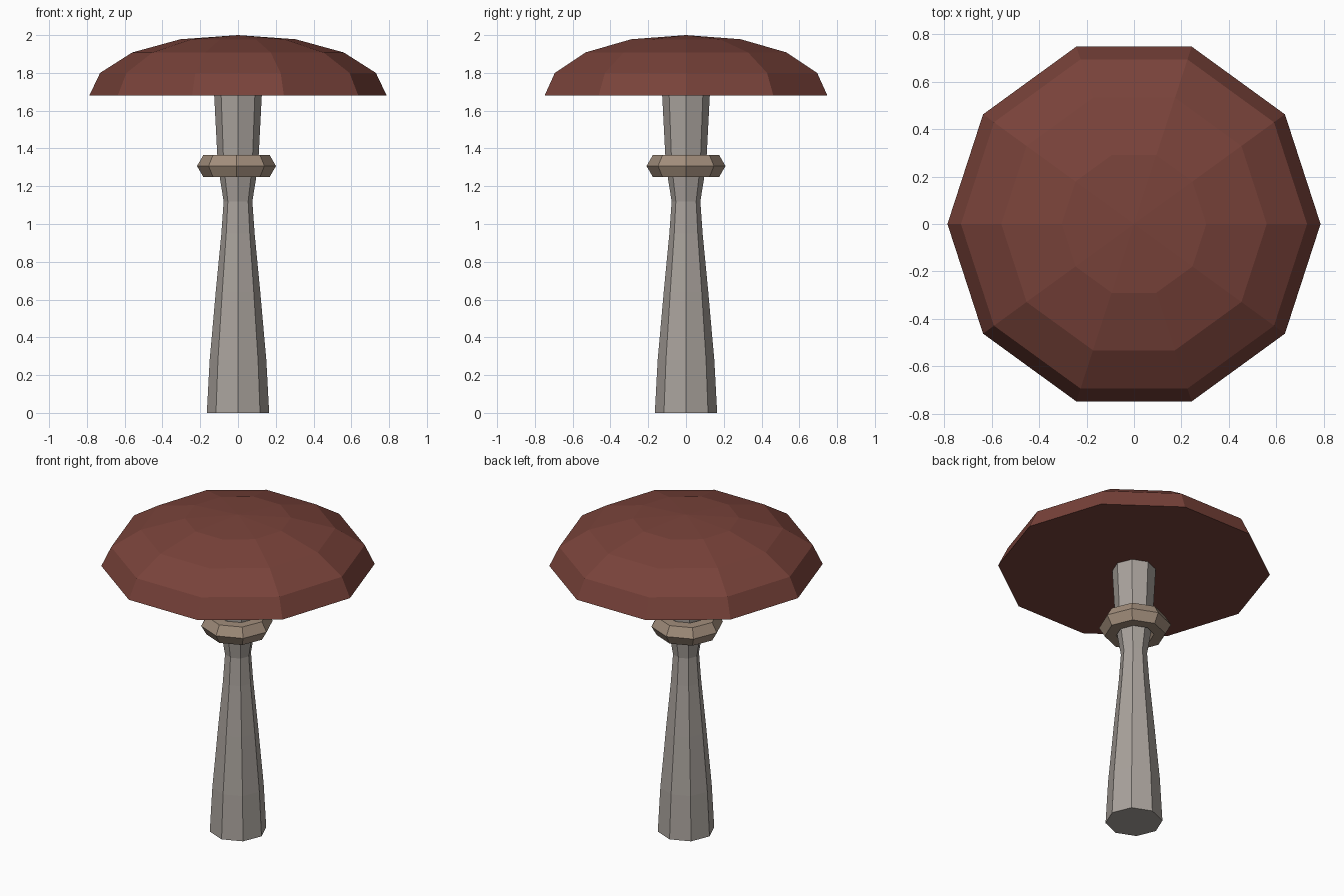
import bpy, bmesh
from math import cos, sin, pi

if "Cube" in bpy.data.objects:
    bpy.data.objects.remove(bpy.data.objects["Cube"])


def finish(name, bm, color):
    bmesh.ops.recalc_face_normals(bm, faces=bm.faces)
    mesh = bpy.data.meshes.new(name)
    bm.to_mesh(mesh)
    bm.free()
    mat = bpy.data.materials.new(name + "_color")
    mat.diffuse_color = (*color, 1)
    mat.use_nodes = True
    mat.node_tree.nodes["Principled BSDF"].inputs["Base Color"].default_value = mat.diffuse_color
    mesh.materials.append(mat)
    obj = bpy.data.objects.new(name, mesh)
    bpy.context.collection.objects.link(obj)
    return obj


def lathe(name, profile, sides, color, closed=False):
    """Revolve (radius, z) points; radius 0 gives a pole, open ends are capped."""
    bm = bmesh.new()
    rings = []
    for r, z in profile:
        n = sides if r > 0 else 1
        rings.append([bm.verts.new((r * cos(2 * pi * i / sides),
                                    r * sin(2 * pi * i / sides), z)) for i in range(n)])
    pairs = list(zip(rings, rings[1:]))
    if closed:
        pairs.append((rings[-1], rings[0]))
    for a, b in pairs:
        for i in range(sides):
            j = (i + 1) % sides
            if len(b) == 1:
                bm.faces.new((a[i], a[j], b[0]))
            else:
                bm.faces.new((a[i], a[j], b[j], b[i]))
    if not closed:
        for ring in (rings[0], rings[-1]):
            if len(ring) > 1:
                bm.faces.new(ring)
    return finish(name, bm, color)


# Eight-sided stem, pinched below the ring
lathe("stem", [(0.165, 0), (0.15, 0.28), (0.132, 0.48), (0.118, 0.64), (0.088, 0.95),
               (0.076, 1.12), (0.097, 1.25), (0.11, 1.37), (0.127, 1.70)],
      8, (0.40, 0.365, 0.335))

# Collar ring: hexagonal cross-section swept round eight sides
section = [(0.143 + 0.066 * cos(k * pi / 3), 1.307 + 0.066 * sin(k * pi / 3)) for k in range(6)]
ring = lathe("collar_ring", section, 8, (0.36, 0.27, 0.20), closed=True)
ring.location.x = -0.008

# Ten-sided domed cap with flat underside
lathe("cap", [(0.787, 1.68), (0.73, 1.80), (0.56, 1.908), (0.305, 1.978), (0, 2.0)],
      10, (0.19, 0.055, 0.042))
